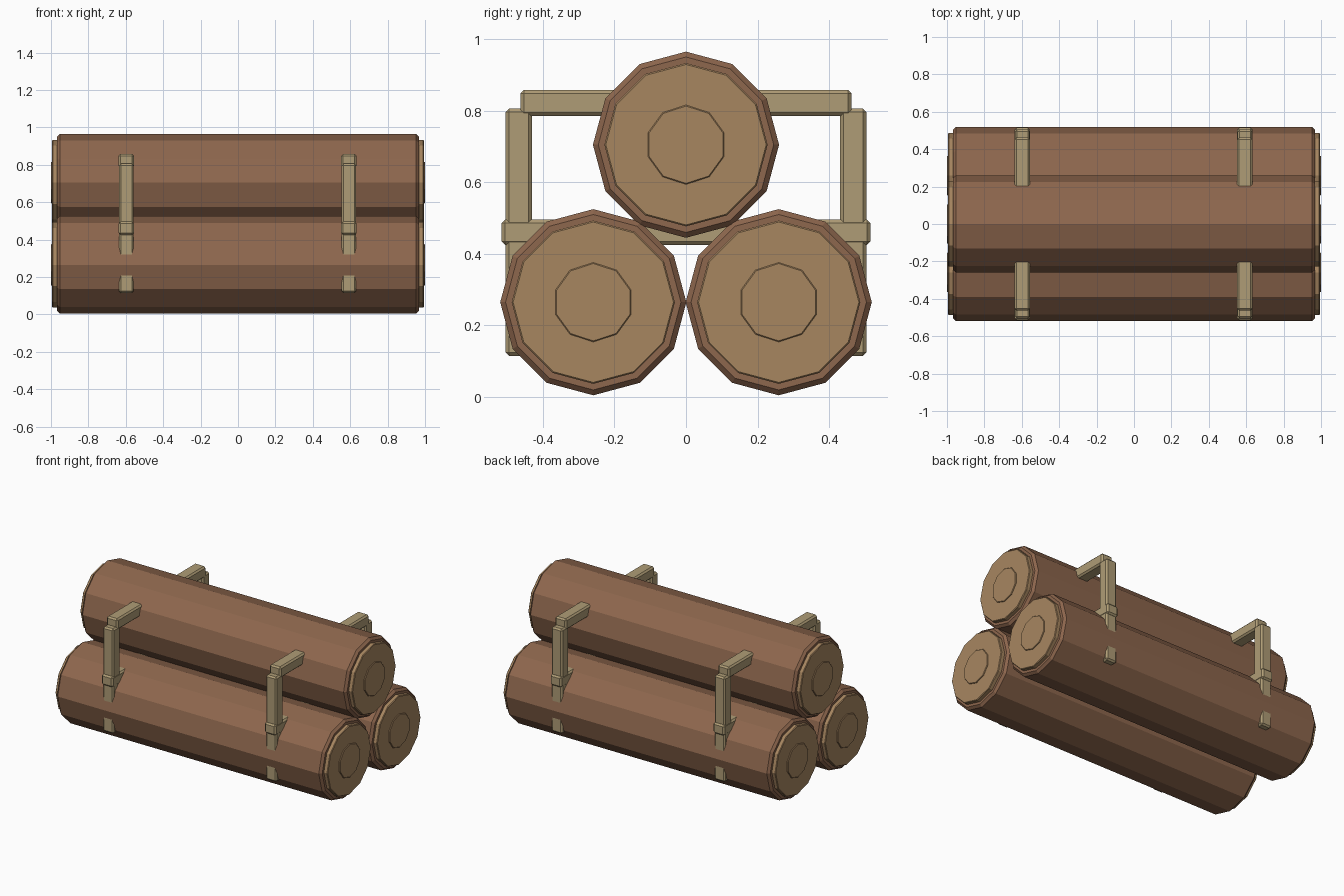
import bpy, bmesh
from math import cos, sin, tau

if "Cube" in bpy.data.objects:
    bpy.data.objects.remove(bpy.data.objects["Cube"])


def material(name, rgb):
    mat = bpy.data.materials.new(name)
    mat.use_nodes = True
    mat.diffuse_color = (*rgb, 1)
    mat.node_tree.nodes["Principled BSDF"].inputs["Base Color"].default_value = (*rgb, 1)
    return mat


BARK = material("bark brown", (0.27, 0.135, 0.075))
WOOD = material("cut wood tan", (0.39, 0.24, 0.118))
FRAME = material("pale frame wood", (0.43, 0.335, 0.18))


def finish(name, bm, mat):
    bmesh.ops.recalc_face_normals(bm, faces=bm.faces)
    mesh = bpy.data.meshes.new(name)
    bm.to_mesh(mesh)
    bm.free()
    mesh.materials.append(mat)
    obj = bpy.data.objects.new(name, mesh)
    bpy.context.collection.objects.link(obj)
    return obj


def drum(name, y, z, half, radius, chamfer, sides, mat):
    """Chamfered prism lying along x, with a vertex straight up."""
    bm = bmesh.new()
    profile = [(-half, radius - chamfer), (chamfer - half, radius),
               (half - chamfer, radius), (half, radius - chamfer)]
    rings = [[bm.verts.new((x, y + r * sin(tau * i / sides), z + r * cos(tau * i / sides)))
              for i in range(sides)] for x, r in profile]
    for a, b in zip(rings, rings[1:]):
        for i in range(sides):
            j = (i + 1) % sides
            bm.faces.new((a[i], a[j], b[j], b[i]))
    bm.faces.new(rings[0])
    bm.faces.new(rings[-1])
    return finish(name, bm, mat)


def beam(name, x, ys, zs, width):
    """Bevelled bar given by its y and z extents."""
    bm = bmesh.new()
    bmesh.ops.create_cube(bm, size=1)
    for v in bm.verts:
        v.co = (x + v.co.x * width,
                sum(ys) / 2 + v.co.y * (ys[1] - ys[0]),
                sum(zs) / 2 + v.co.z * (zs[1] - zs[0]))
    obj = finish(name, bm, FRAME)
    mod = obj.modifiers.new("soft edges", "BEVEL")
    mod.width = 0.01
    mod.segments = 1
    return obj


# Three logs: bark, protruding cut ends and a raised heartwood disc
for place, y, z in (("front", -0.259, 0.265), ("back", 0.259, 0.265), ("top", 0, 0.705)):
    drum(place + "_log_bark", y, z, 0.968, 0.26, 0.015, 12, BARK)
    drum(place + "_log_cut_ends", y, z, 0.994, 0.228, 0.004, 12, WOOD)
    drum(place + "_log_heartwood", y, z, 1.0, 0.111, 0.003, 10, WOOD)

# Two carrying frames around the stack
for side, x in (("right", -0.597), ("left", 0.593)):
    beam(side + "_frame_front_post", x, (-0.504, -0.43), (0.115, 0.806), 0.078)
    beam(side + "_frame_back_post", x, (0.43, 0.504), (0.115, 0.806), 0.078)
    beam(side + "_frame_top_bar", x, (-0.463, 0.463), (0.785, 0.858), 0.082)
    beam(side + "_frame_middle_bar", x, (-0.515, 0.515), (0.425, 0.496), 0.082)
